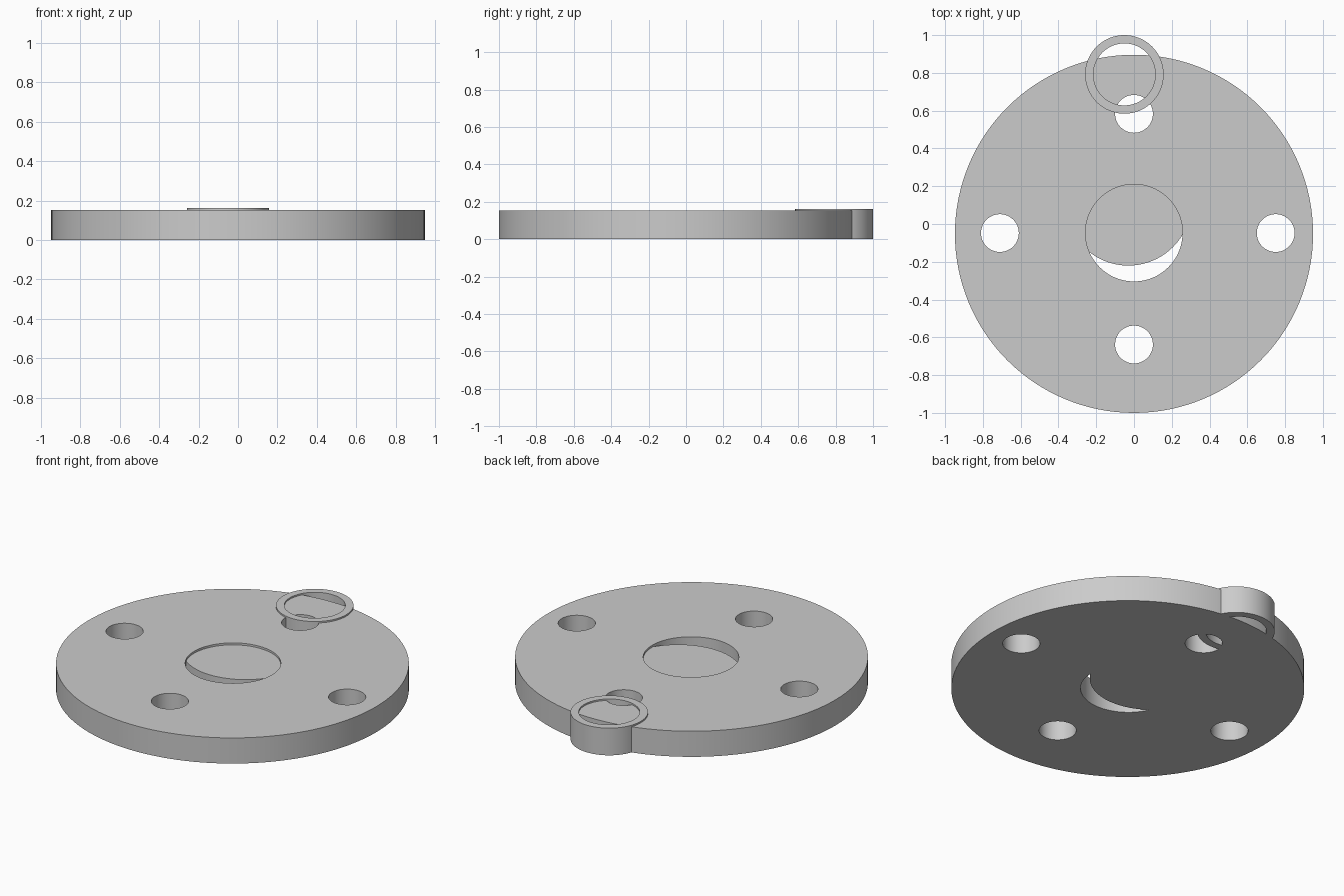
import bpy, math

if "Cube" in bpy.data.objects:
    bpy.data.objects.remove(bpy.data.objects["Cube"])


def flat_part(name, circles, height, segments=128):
    """Extrude a filled 2D outline; circles nested in the first one become holes."""
    curve = bpy.data.curves.new(name, 'CURVE')
    curve.dimensions = '2D'
    curve.fill_mode = 'BOTH'
    curve.extrude = height / 2
    for cx, cy, r in circles:
        spline = curve.splines.new('POLY')
        spline.points.add(segments - 1)
        spline.use_cyclic_u = True
        for i, p in enumerate(spline.points):
            a = math.tau * i / segments
            p.co = (cx + r * math.cos(a), cy + r * math.sin(a), 0, 1)
    obj = bpy.data.objects.new(name, curve)
    bpy.context.collection.objects.link(obj)
    obj.location.z = height / 2
    bpy.ops.object.select_all(action='DESELECT')
    obj.select_set(True)
    bpy.context.view_layer.objects.active = obj
    bpy.ops.object.convert(target='MESH')
    obj = bpy.context.object
    # Weld caps to walls so the shading is continuous
    bpy.ops.object.mode_set(mode='EDIT')
    bpy.ops.mesh.select_all(action='SELECT')
    bpy.ops.mesh.remove_doubles(threshold=0.0001)
    bpy.ops.mesh.normals_make_consistent(inside=False)
    bpy.ops.object.mode_set(mode='OBJECT')
    bpy.ops.object.shade_smooth_by_angle(angle=math.radians(30))
    return obj


# Round flange plate with a centre bore and four bolt holes
bolt_holes = [(-0.71, -0.048), (0.75, -0.048), (0, 0.583), (0, -0.638)]
flat_part("flange_plate",
          [(0, -0.052, 0.948), (0, -0.047, 0.257)] + [(x, y, 0.1) for x, y in bolt_holes],
          0.152)

# Off-centre plug partly filling the bore, slightly recessed
flat_part("bore_plug", [(-0.03, 0.114, 0.334)], 0.14)

# Thin ring overlapping the back rim
flat_part("rim_ring", [(-0.051, 0.792, 0.208), (-0.051, 0.792, 0.164)], 0.161)
